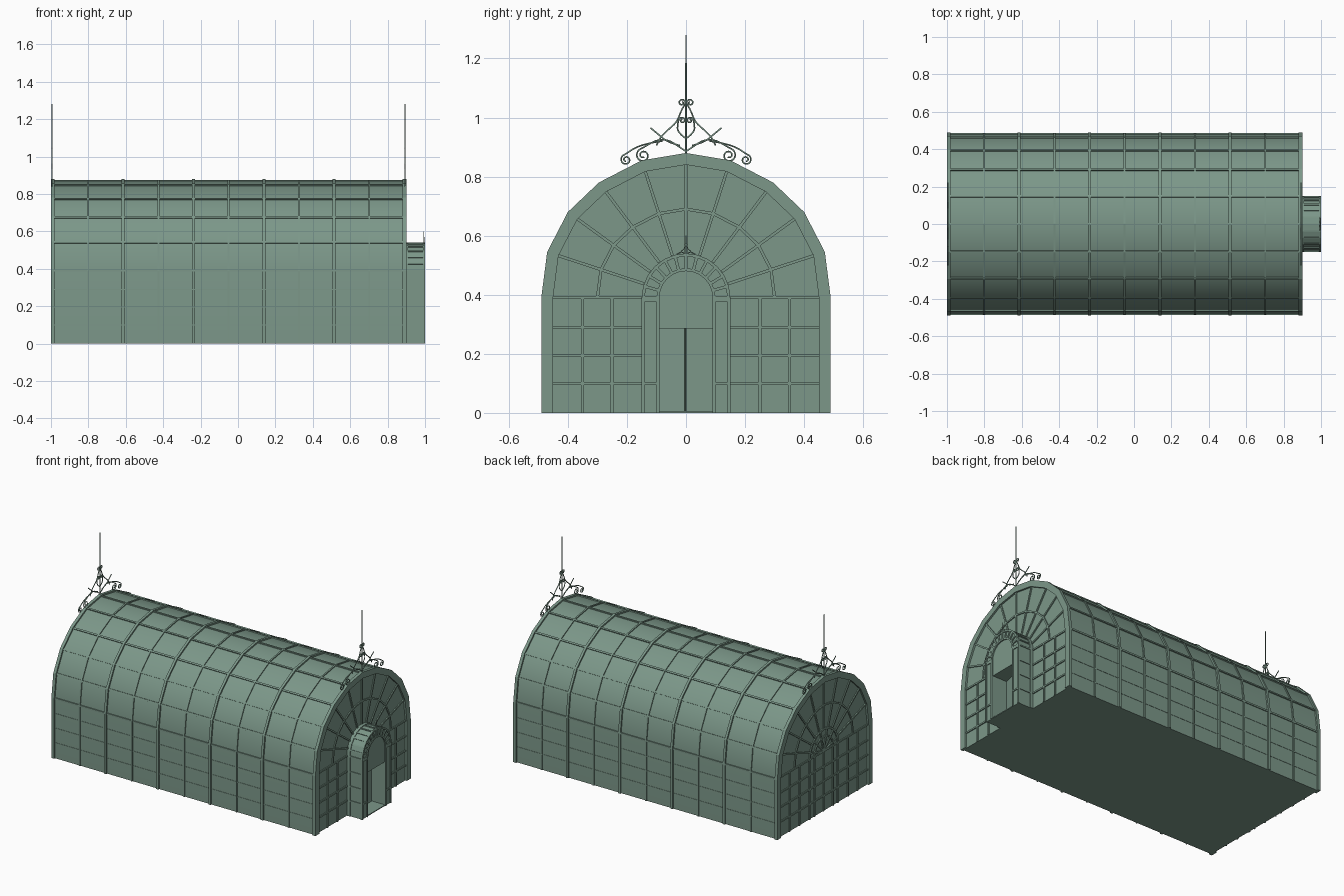
import bpy, bmesh, math
from mathutils import Vector, Matrix

cube = bpy.data.objects.get("Cube")
if cube:
    bpy.data.objects.remove(cube, do_unlink=True)

green = bpy.data.materials.new("sage green")
green.use_nodes = True
COLOUR = (0.20, 0.31, 0.25, 1)
green.diffuse_color = COLOUR
green.node_tree.nodes["Principled BSDF"].inputs["Base Color"].default_value = COLOUR

SPRING = 0.39          # height where the arches begin
BACK, FRONT = -1.0, 0.9
BAYS = 10


def finish(name, bm, smooth=False):
    bmesh.ops.recalc_face_normals(bm, faces=bm.faces)
    mesh = bpy.data.meshes.new(name)
    bm.to_mesh(mesh)
    bm.free()
    mesh.materials.append(green)
    ob = bpy.data.objects.new(name, mesh)
    bpy.context.collection.objects.link(ob)
    if smooth:
        bpy.ops.object.select_all(action='DESELECT')
        ob.select_set(True)
        bpy.context.view_layer.objects.active = ob
        bpy.ops.object.shade_smooth_by_angle(angle=math.radians(30))
    return ob


def mirrored(half):
    """Complete a (y, z) profile whose last point lies on the centre line."""
    return half + [(-y, z) for y, z in reversed(half[:-1])]


def inset(profile, d):
    """Shrink a profile towards the arch centre, keeping its feet on the ground."""
    k = 1 - d / profile[0][0]
    return [(y * k, SPRING + (z - SPRING) * k if z > SPRING else z) for y, z in profile]


def prism(bm, pts, x0, x1):
    a = [bm.verts.new((x0, y, z)) for y, z in pts]
    b = [bm.verts.new((x1, y, z)) for y, z in pts]
    bm.faces.new(a)
    bm.faces.new(b)
    for i in range(len(pts)):
        j = (i + 1) % len(pts)
        bm.faces.new((a[i], a[j], b[j], b[i]))


def band(bm, outer, inner, x0, x1):
    """Arch-shaped strip between two matching profiles."""
    rows = [[bm.verts.new((x, y, z)) for x, (y, z) in
             ((x0, o), (x1, o), (x1, i), (x0, i))] for o, i in zip(outer, inner)]
    for r, s in zip(rows, rows[1:]):
        for k in range(4):
            m = (k + 1) % 4
            bm.faces.new((r[k], r[m], s[m], s[k]))
    bm.faces.new(rows[0])
    bm.faces.new(rows[-1])


def beam(bm, a, b, width, depth, normal):
    a, b, n = Vector(a), Vector(b), Vector(normal).normalized()
    t = b - a
    s = t.normalized().cross(n)
    m = Matrix((s * width, n * depth, t)).transposed().to_4x4()
    m.translation = (a + b) / 2
    bmesh.ops.create_cube(bm, size=1, matrix=m)


def radial(p):
    return Vector((0, p[0], max(p[1] - SPRING, 0)))


HOUSE = mirrored([(0.49, 0), (0.49, 0.39), (0.47, 0.545), (0.40, 0.68),
                  (0.295, 0.78), (0.15, 0.855), (0, 0.88)])
ARCH = mirrored([(0.15, 0)] + [(0.15 * math.cos(math.pi * i / 12),
                                SPRING + 0.15 * math.sin(math.pi * i / 12)) for i in range(7)])

# Glazed vault with floor and end walls
bm = bmesh.new()
prism(bm, inset(HOUSE, 0.01), BACK + 0.012, FRONT - 0.012)
finish("glass_vault", bm, True)

# Ribs, alternating heavy and light
for i in range(1, BAYS):
    x = BACK + 0.01 + i * (FRONT - BACK - 0.02) / BAYS
    heavy = i % 2 == 0
    bm = bmesh.new()
    w = 0.008 if heavy else 0.005
    band(bm, inset(HOUSE, 0 if heavy else 0.004), inset(HOUSE, 0.015), x - w, x + w)
    finish("rib", bm)

# Lengthwise purlins at every bend of the vault
bm = bmesh.new()
for y, z in inset(HOUSE, 0.009)[1:-1]:
    beam(bm, (BACK + 0.01, y, z), (FRONT - 0.01, y, z), 0.011, 0.009, radial((y, z)))
finish("purlins", bm)

# Slim glazing bars low on the long walls
bm = bmesh.new()
for side in (-1, 1):
    for z in (0.1, 0.195, 0.29):
        beam(bm, (BACK + 0.01, side * 0.479, z), (FRONT - 0.01, side * 0.479, z),
             0.006, 0.006, (0, side, 0))
finish("side_glazing_bars", bm)

# End frames and the glazing of the end walls
for name, x0, x1, xw in (("back", BACK, BACK + 0.02, BACK + 0.011),
                         ("front", FRONT - 0.02, FRONT, FRONT - 0.011)):
    bm = bmesh.new()
    band(bm, HOUSE, inset(HOUSE, 0.04), x0, x1)
    finish(name + "_end_frame", bm)

    bm = bmesh.new()
    out = (1, 0, 0)

    def bar(y0, z0, y1, z1):
        beam(bm, (xw, y0, z0), (xw, y1, z1), 0.010, 0.011, out)

    ring = inset(HOUSE, 0.19)[1:-1]
    for p, q in zip(ring, ring[1:]):
        bar(*p, *q)
    for y, z in HOUSE[1:-1]:
        d = Vector((y, z - SPRING))
        s = d.normalized() * 0.15
        e = d * 0.94
        bar(s.x, SPRING + s.y, e.x, SPRING + e.y)
    for side in (-1, 1):
        for z in (0.1, 0.195, 0.29):
            bar(side * 0.14, z, side * 0.46, z)
        for y in (0.25, 0.35):
            bar(side * y, 0, side * y, SPRING)
    band(bm, ARCH, inset(ARCH, 0.012), xw - 0.006, xw + 0.006)
    if name == "back":
        band(bm, inset(ARCH, 0.05), inset(ARCH, 0.06), xw - 0.006, xw + 0.006)
        for y, z in ARCH[2:-2:2]:
            bar(0, SPRING, y, z)
        for z in (0.1, 0.195, 0.29, SPRING):
            bar(-0.15, z, 0.15, z)
        bar(0, 0, 0, SPRING)
    finish(name + "_end_glazing", bm)

# Porch: hollow arch, trims on both faces, panel bars
P0, P1 = FRONT - 0.015, 1.0
bm = bmesh.new()
band(bm, inset(ARCH, 0.005), inset(ARCH, 0.058), P0, P1 - 0.006)
finish("porch_arch", bm)

bm = bmesh.new()
band(bm, ARCH, inset(ARCH, 0.01), P1 - 0.012, P1)
band(bm, ARCH, inset(ARCH, 0.01), P0, P0 + 0.025)
band(bm, inset(ARCH, 0.05), inset(ARCH, 0.06), P1 - 0.012, P1)
finish("porch_trim", bm)

bm = bmesh.new()
inner = inset(ARCH, 0.055)
for (y0, z0), (y1, z1) in zip(ARCH[1:-1], inner[1:-1]):
    beam(bm, (P1 - 0.006, y0 * 0.98, z0), (P1 - 0.006, y1, z1), 0.010, 0.011, (1, 0, 0))
for y, z in inset(ARCH, 0.004)[1:-1]:
    beam(bm, (P0, y, z), (P1 - 0.002, y, z), 0.008, 0.007, radial((y, z)))
for side in (-1, 1):
    for z in (0.1, 0.38):
        beam(bm, (P1 - 0.006, side * 0.148, z), (P1 - 0.006, side * 0.092, z),
             0.010, 0.011, (1, 0, 0))
    for z in (0.1, 0.195, 0.29):
        beam(bm, (P0, side * 0.146, z), (P1 - 0.002, side * 0.146, z),
             0.008, 0.007, (0, side, 0))
finish("porch_panel_bars", bm)

# Fanlight above the doorway
bm = bmesh.new()
DOOR_TOP = 0.285
prism(bm, [(0.09, DOOR_TOP)] + inset(ARCH, 0.058)[1:-1] + [(-0.09, DOOR_TOP)], P0, P1 - 0.008)
finish("porch_fanlight", bm)

# Threshold and a pair of doors, one slightly ajar
bm = bmesh.new()
prism(bm, [(-0.1, 0), (0.1, 0), (0.1, 0.006), (-0.1, 0.006)], P0, P1 - 0.006)
finish("threshold", bm)
for name, side, swing in (("left_door", 1, 0), ("right_door", -1, 0.025)):
    bm = bmesh.new()
    beam(bm, (FRONT - 0.005, side * 0.046, 0.006), (FRONT - 0.005, side * 0.046, DOOR_TOP),
         0.088, 0.008, (1, side * swing * 10, 0))
    finish(name, bm)


# Wrought-iron scrollwork
def spiral(cy, cz, r, start, turns):
    n = 14
    return [(cy + r * (1 - 0.75 * i / n) * math.cos(start + turns * math.tau * i / n),
             cz + r * (1 - 0.75 * i / n) * math.sin(start + turns * math.tau * i / n))
            for i in range(n + 1)]


UP = math.pi / 2
SCROLLS = [
    [(0, 0.885), (0.03, 0.905), (0.06, 0.925), (0.1, 0.925)] + spiral(0.145, 0.872, 0.026, UP, -1.6),
    [(0.08, 0.92), (0.12, 0.915), (0.17, 0.9)] + spiral(0.203, 0.857, 0.02, UP, -1.5),
    [(0.1, 0.905), (0.09, 0.93), (0.065, 0.955), (0.03, 0.985), (0.018, 1.02)]
    + spiral(0.014, 1.05, 0.013, math.pi, -1.2),
    [(0.02, 0.905), (0.06, 0.915), (0.09, 0.94), (0.12, 0.965)],
    [(0.002, 0.93), (0.03, 0.95), (0.028, 0.98)] + spiral(0.013, 0.99, 0.012, 0, 1.3),
]


def ironwork(name, x, scrolls, scale, base, thick):
    cu = bpy.data.curves.new(name, 'CURVE')
    cu.dimensions = '3D'
    cu.bevel_depth = thick
    cu.bevel_resolution = 1
    cu.resolution_u = 3
    cu.use_fill_caps = True
    for side in (-1, 1):
        for pts in scrolls:
            sp = cu.splines.new('NURBS')
            sp.points.add(len(pts) - 1)
            for point, (y, z) in zip(sp.points, pts):
                point.co = (x, side * y * scale, base + (z - 0.88) * scale, 1)
            sp.order_u = 3
            sp.use_endpoint_u = True
    cu.materials.append(green)
    bpy.context.collection.objects.link(bpy.data.objects.new(name, cu))


def pole(name, x, z0, z1, r):
    bm = bmesh.new()
    bmesh.ops.create_cone(bm, cap_ends=True, segments=8, radius1=r, radius2=r * 0.8,
                          depth=z1 - z0, matrix=Matrix.Translation((x, 0, (z0 + z1) / 2)))
    finish(name, bm)


for name, x in (("back", BACK + 0.006), ("front", FRONT - 0.008)):
    ironwork(name + "_crest", x, SCROLLS, 1, 0.88, 0.003)
    pole(name + "_spire", x, 0.87, 1.28, 0.003)
ironwork("porch_crest", P1 - 0.006, [SCROLLS[0], SCROLLS[2]], 0.2, 0.535, 0.0018)
pole("porch_spire", P1 - 0.006, 0.53, 0.6, 0.0015)
